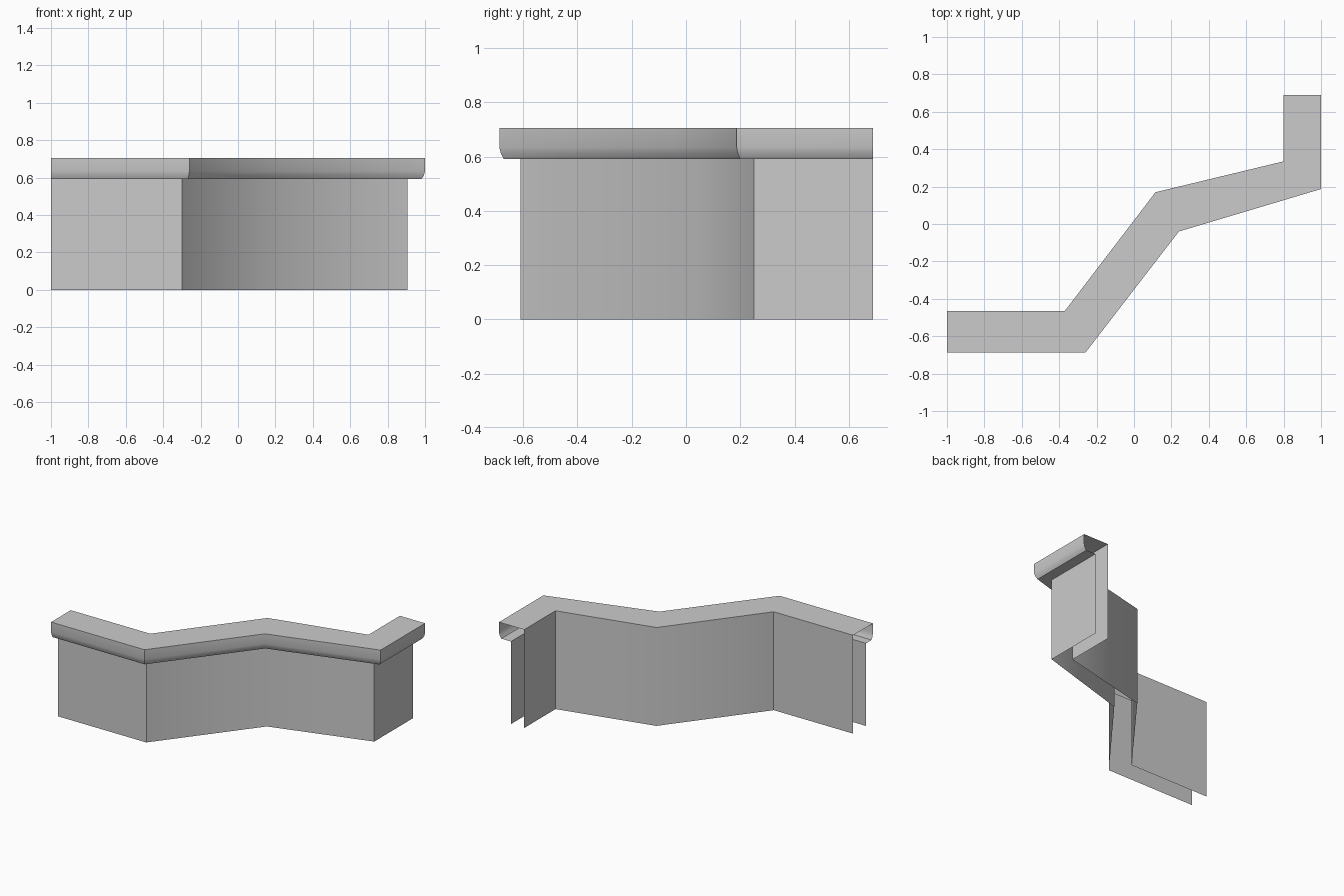
import bpy
import math

if "Cube" in bpy.data.objects:
    bpy.data.objects.remove(bpy.data.objects["Cube"], do_unlink=True)

grey = bpy.data.materials.new("plain grey")
grey.use_nodes = True
colour = (0.6, 0.6, 0.6, 1)
grey.diffuse_color = colour
grey.node_tree.nodes["Principled BSDF"].inputs["Base Color"].default_value = colour

# Plan lines of the zigzag counter, from the left-hand end to the far end
back = [(-1, -0.465), (-0.37, -0.465), (0.115, 0.17), (0.8, 0.335), (0.8, 0.69)]
wall = [(-1, -0.61), (-0.3, -0.61), (0.2, 0.04), (0.905, 0.25), (0.905, 0.69)]
lip = [(-1, -0.688), (-0.26, -0.688), (0.24, -0.04), (1, 0.187), (1, 0.69)]


def blend(a, b, t):
    return [(p[0] + (q[0] - p[0]) * t, p[1] + (q[1] - p[1]) * t) for p, q in zip(a, b)]


def sheet(name, rails):
    """Open skin stretched over plan lines, each at its own height."""
    n = len(back)
    verts = [(x, y, z) for line, z in rails for x, y in line]
    faces = [(r * n + i, r * n + i + 1, (r + 1) * n + i + 1, (r + 1) * n + i)
             for r in range(len(rails) - 1) for i in range(n - 1)]
    mesh = bpy.data.meshes.new(name)
    mesh.from_pydata(verts, [], faces)
    mesh.materials.append(grey)
    obj = bpy.data.objects.new(name, mesh)
    bpy.context.collection.objects.link(obj)
    bpy.ops.object.select_all(action="DESELECT")
    obj.select_set(True)
    bpy.context.view_layer.objects.active = obj
    bpy.ops.object.shade_smooth_by_angle(angle=math.radians(45))


# Hollow counter: front wall, worktop with chamfered lip, back wall
under = blend(wall, lip, 0.8)
chamfer = blend(wall, lip, 0.93)
sheet("front_wall", [(wall, 0), (wall, 0.592)])
sheet("worktop", [(wall, 0.592), (under, 0.592), (chamfer, 0.612), (lip, 0.635),
                  (lip, 0.705), (back, 0.705)])
sheet("back_wall", [(back, 0.705), (back, 0)])
